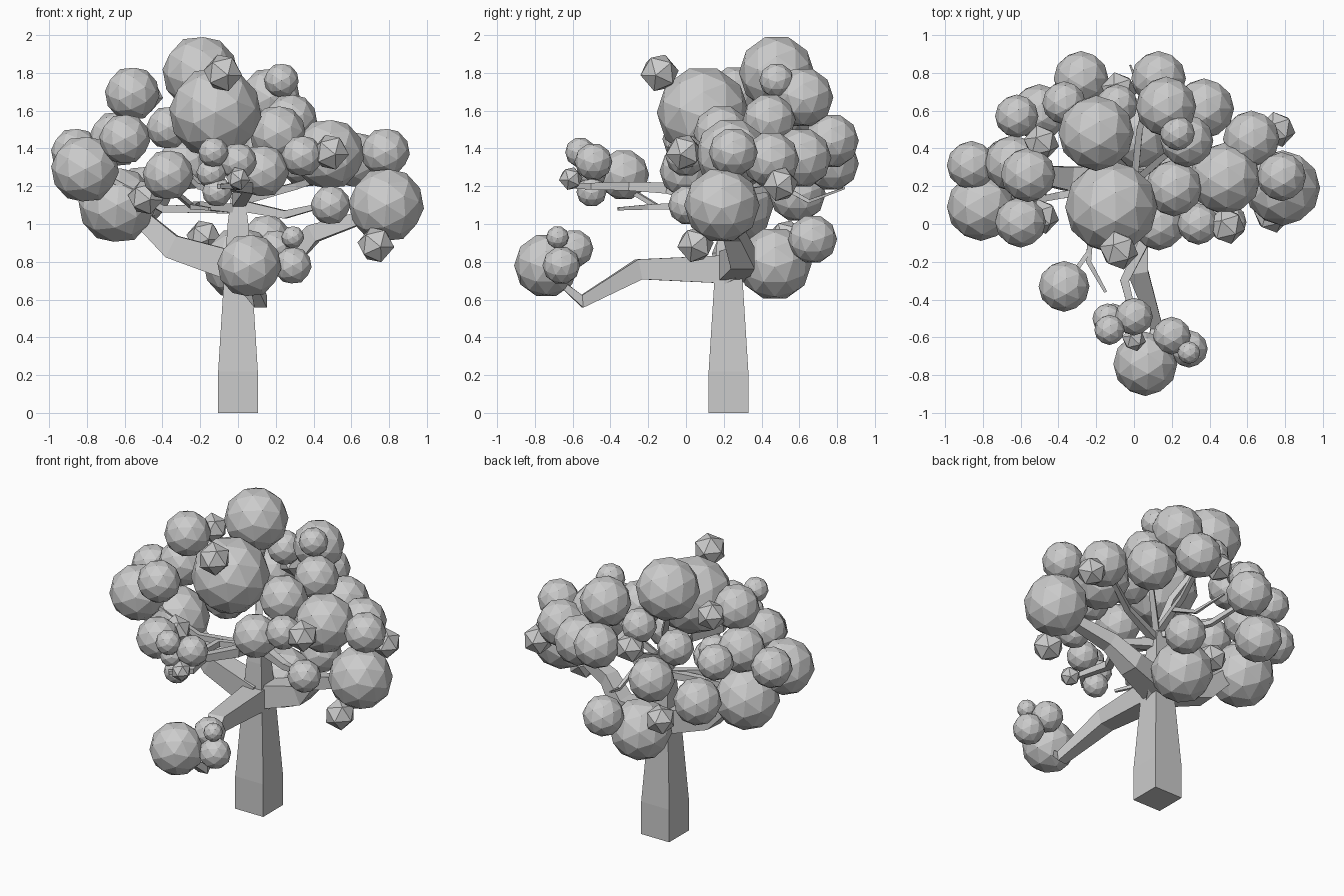
import bpy
import bmesh
from mathutils import Vector

if "Cube" in bpy.data.objects:
    bpy.data.objects.remove(bpy.data.objects["Cube"], do_unlink=True)

# One flat grey for the whole tree
grey = bpy.data.materials.new("plain_grey")
grey.use_nodes = True
colour = (0.6, 0.6, 0.6, 1)
grey.diffuse_color = colour
grey.node_tree.nodes["Principled BSDF"].inputs["Base Color"].default_value = colour


def add_object(name, bm):
    mesh = bpy.data.meshes.new(name)
    bmesh.ops.recalc_face_normals(bm, faces=bm.faces[:])
    bm.to_mesh(mesh)
    bm.free()
    mesh.materials.append(grey)
    obj = bpy.data.objects.new(name, mesh)
    bpy.context.collection.objects.link(obj)
    return obj


def ball(name, x, y, z, radius, detail=2, tilt=0):
    """Faceted foliage ball, turned so that it reaches its full radius on every axis."""
    bm = bmesh.new()
    bmesh.ops.create_icosphere(bm, subdivisions=detail, radius=radius)
    obj = add_object(name, bm)
    obj.location = (x, y, z)
    obj.rotation_euler = (tilt, .5536, 0)


def bud(name, x, y, z, radius=.096):
    """Coarse twenty-sided foliage ball."""
    ball(name, x, y, z, radius, detail=1, tilt=.45)


def limb(name, points, widths):
    """Square-section tapered limb along a path of points."""
    bm = bmesh.new()
    path = [Vector(p) for p in points]
    rings = []
    for i, (centre, half) in enumerate(zip(path, widths)):
        before, after = path[max(i - 1, 0)], path[min(i + 1, len(path) - 1)]
        turn = (after - before).to_track_quat('Z', 'Y')
        corners = ((-half, -half), (half, -half), (half, half), (-half, half))
        rings.append([bm.verts.new(centre + turn @ Vector((a, b, 0))) for a, b in corners])
    for low, high in zip(rings, rings[1:]):
        for k in range(4):
            n = (k + 1) % 4
            bm.faces.new((low[k], low[n], high[n], high[k]))
    bm.faces.new(rings[0][::-1])
    bm.faces.new(rings[-1])
    add_object(name, bm)


def branch(name, *points, start=.05, end=.012):
    """Limb that narrows evenly from start to end."""
    last = len(points) - 1
    limb(name, points, [start + (end - start) * i / last for i in range(last + 1)])


# Trunk
limb("trunk", [(0, .225, 0), (0, .225, .22), (0, .225, .7), (0, .225, 1.0), (0, .225, 1.2)],
     [.105, .105, .075, .055, .03])

# Main limbs
branch("front_limb", (0, .22, .76), (.02, -.25, .76), (.12, -.55, .59), (.07, -.7, .72), start=.075)
branch("right_limb", (0, .22, .77), (-.35, .24, .88), (-.5, .26, 1.02), (-.62, .26, 1.1), start=.08, end=.03)
branch("left_limb", (0, .24, .77), (.27, .3, .82), (.4, .25, .95), (.7, .19, 1.05), start=.08, end=.03)
branch("back_limb", (0, .22, .74), (.1, .33, .8), (.03, .47, .85), start=.07, end=.03)

# Upper limbs
branch("upper_left_limb", (0, .22, 1.1), (.25, .15, 1.05), (.45, .04, 1.1), start=.03)
branch("upper_front_limb", (0, .22, 1.12), (.05, -.1, 1.19), (-.05, -.3, 1.2), (0, -.5, 1.2), (-.1, -.6, 1.2), start=.035)
branch("upper_right_limb", (0, .22, 1.08), (-.22, .1, 1.1), (-.24, -.2, 1.09), (-.15, -.36, 1.08), start=.025, end=.008)
branch("side_twig", (-.24, -.15, 1.09), (-.37, -.33, 1.2), start=.012)
branch("far_right_limb", (0, .22, 1.08), (-.4, .15, 1.08), (-.7, .09, 1.25), start=.025)
branch("far_left_limb", (0, .22, 1.12), (.3, .3, 1.2), (.6, .46, 1.3), start=.025)
branch("crown_limb", (0, .22, 1.15), (-.05, .3, 1.4), (-.2, .45, 1.7), start=.025)
branch("crown_left_limb", (0, .22, 1.15), (.15, .35, 1.35), (.26, .43, 1.5), start=.02)
branch("rear_limb", (0, .22, 1.18), (.03, .5, 1.3), (.1, .75, 1.4), start=.02)
branch("rear_right_limb", (0, .22, 1.15), (-.2, .5, 1.2), (-.3, .75, 1.3), start=.02)
branch("rear_twig", (.02, .4, 1.26), (.05, .65, 1.12), (-.02, .84, 1.19), start=.015, end=.005)

# Crown foliage
ball("crown_top", -.20, .48, 1.80, .2)
ball("crown_front", -.12, .09, 1.59, .245)
bud("crown_front_bud", -.08, -.14, 1.80, .105)
ball("crown_left_small", .23, .48, 1.76, .092)
ball("crown_left_high", .17, .62, 1.67, .16)
ball("crown_left_mid", .28, .44, 1.55, .14)
ball("crown_left_front", .21, .19, 1.48, .15)
ball("crown_low_front", .13, 0, 1.28, .14)

# Foliage on the right side
ball("right_high", -.56, .26, 1.69, .145)
ball("right_front", -.60, .01, 1.45, .135)
ball("right_outer", -.81, .09, 1.29, .18)
ball("right_low", -.64, .26, 1.10, .205)
ball("right_outer_back", -.86, .31, 1.38, .13)
ball("right_middle", -.64, .32, 1.45, .15)
ball("right_rear", -.62, .57, 1.45, .115)
ball("right_rear_low", -.50, .59, 1.16, .15)
bud("right_front_bud", -.49, .04, 1.14)
bud("right_high_bud", -.49, .43, 1.68)
ball("right_forward", -.37, -.33, 1.26, .135)

# Foliage at the back
ball("back_right", -.28, .77, 1.32, .145)
ball("back_left", .13, .77, 1.44, .145)
ball("back_right_high", -.37, .64, 1.51, .115)
ball("back_middle", -.09, .63, 1.58, .11)
bud("back_middle_bud", -.08, .71, 1.46)
ball("back_low", .01, .47, .79, .195)
ball("back_low_left", .15, .67, .92, .13)
bud("back_low_bud", -.18, .53, .93)

# Foliage on the left side
ball("left_middle", .48, .24, 1.37, .19)
ball("left_outer", .785, .19, 1.10, .2)
ball("left_outer_high", .78, .25, 1.38, .13)
ball("left_rear", .62, .45, 1.34, .15)
ball("left_rear_inner", .37, .61, 1.35, .16)
ball("left_front_low", .49, .01, 1.10, .105)
ball("left_front_high", .34, 0, 1.36, .11)
bud("left_low_bud", .73, .05, .89, .1)
bud("left_front_bud", .49, -.01, 1.38, .1)
bud("left_rear_bud", .76, .50, 1.21)

# Foliage at the front limb tip
ball("front_tip", .06, -.74, .78, .17)
ball("front_tip_left", .29, -.66, .78, .1)
ball("front_tip_upper", .20, -.59, .87, .1)
ball("front_tip_small", .29, -.68, .93, .06)

# Small cluster above the front limb
ball("cluster_top", -.13, -.56, 1.38, .08)
ball("cluster_left", 0, -.49, 1.33, .1)
ball("cluster_middle", -.14, -.50, 1.27, .08)
ball("cluster_low", -.11, -.50, 1.17, .08)
bud("cluster_bud", 0, -.61, 1.24, .065)
